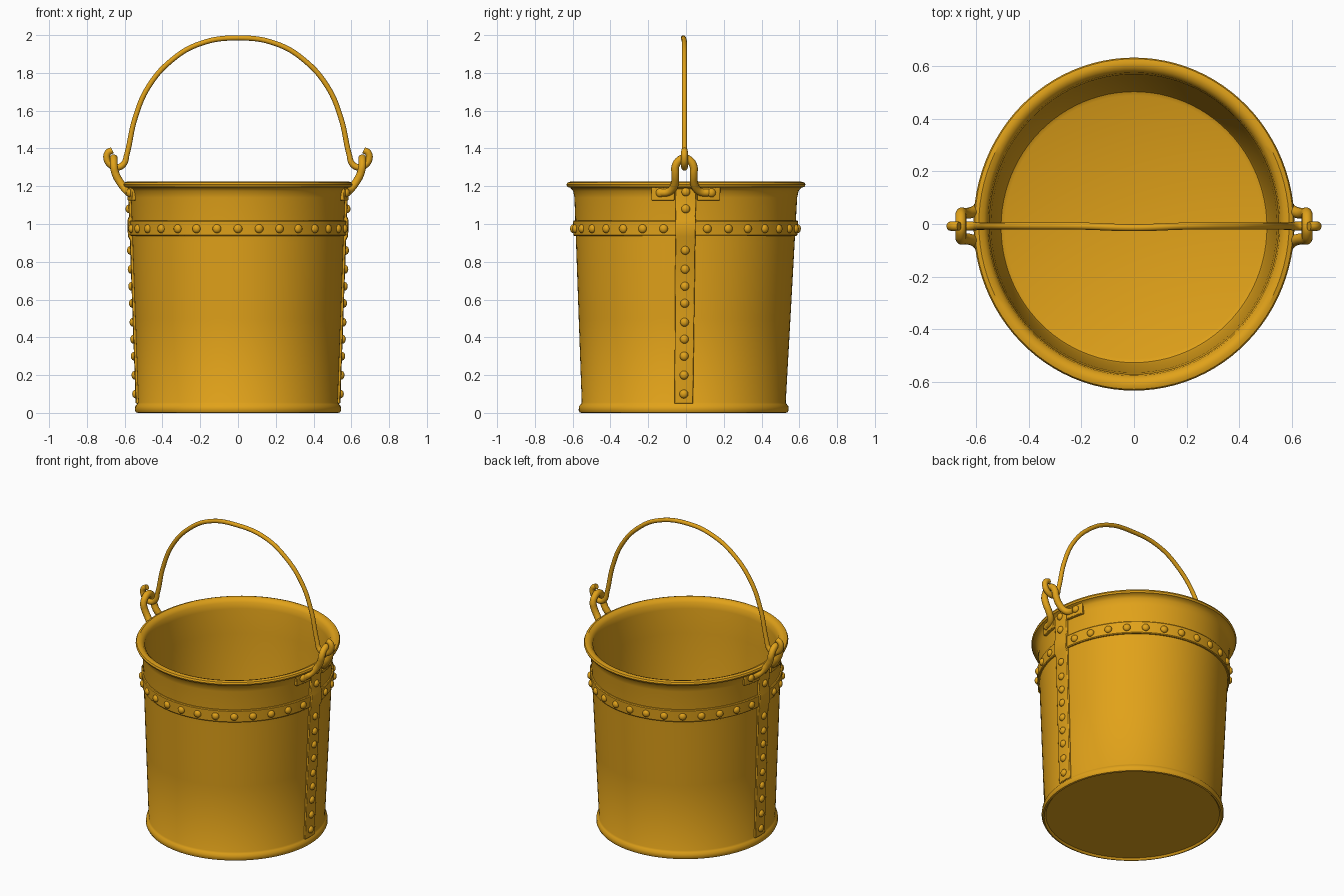
import bpy, bmesh, math
from mathutils import Vector, Matrix

if "Cube" in bpy.data.objects:
    bpy.data.objects.remove(bpy.data.objects["Cube"])

CY = -0.008
mat = bpy.data.materials.new("amber_metal")
mat.diffuse_color = (0.75, 0.36, 0.01, 1)
mat.use_nodes = True
mat.node_tree.nodes["Principled BSDF"].inputs["Base Color"].default_value = mat.diffuse_color


def wall(z):
    return 0.54 + 0.05 * (z - 0.05) / 1.1


def place(r, t, z):
    """Point on the slightly oval, tapering bucket."""
    sx = 0.982 - 0.018 * z / 1.2
    return Vector((sx * r * math.cos(t), r * math.sin(t) + CY * (1.25 - z) / 0.8, z))


def finish(name, bm, angle=35):
    bmesh.ops.recalc_face_normals(bm, faces=bm.faces)
    me = bpy.data.meshes.new(name)
    bm.to_mesh(me)
    bm.free()
    ob = bpy.data.objects.new(name, me)
    bpy.context.collection.objects.link(ob)
    me.materials.append(mat)
    smooth(ob, angle)
    return ob


def smooth(ob, angle=35):
    bpy.ops.object.select_all(action='DESELECT')
    ob.select_set(True)
    bpy.context.view_layer.objects.active = ob
    bpy.ops.object.shade_smooth_by_angle(angle=math.radians(angle))


def lathe(name, profile, closed=False, n=96):
    bm = bmesh.new()
    rings = []
    for r, z in profile:
        if r == 0:
            rings.append([bm.verts.new(place(0, 0, z))] * n)
        else:
            rings.append([bm.verts.new(place(r, 2 * math.pi * i / n, z)) for i in range(n)])
    pairs = list(zip(rings, rings[1:])) + ([(rings[-1], rings[0])] if closed else [])
    for a, b in pairs:
        for i in range(n):
            j = (i + 1) % n
            bm.faces.new(list(dict.fromkeys((a[i], a[j], b[j], b[i]))))
    return finish(name, bm)


def patch(name, t0, t1, rows, thick, nt=8):
    """Curved plate lying on the wall; rows are (z, outer radius)."""
    bm = bmesh.new()
    def sheet(d):
        return [[bm.verts.new(place(r - d, t0 + (t1 - t0) * i / nt, z)) for i in range(nt + 1)]
                for z, r in rows]
    out, inn = sheet(0), sheet(thick)
    for g in (out, inn):
        for a, b in zip(g, g[1:]):
            for i in range(nt):
                bm.faces.new((a[i], a[i + 1], b[i + 1], b[i]))
    def edge(g):
        return (g[0] + [r[-1] for r in g[1:-1]] + g[-1][::-1] + [r[0] for r in g[-2:0:-1]])
    eo, ei = edge(out), edge(inn)
    for k in range(len(eo)):
        m = (k + 1) % len(eo)
        bm.faces.new((eo[k], eo[m], ei[m], ei[k]))
    ob = finish(name, bm)
    bev = ob.modifiers.new("soft_edges", 'BEVEL')
    bev.width, bev.segments, bev.limit_method = 0.004, 2, 'ANGLE'
    bev.angle_limit = math.radians(50)


def rivets(name, spots, size=0.023):
    """Flattened domes; spots are (angle, z, radius)."""
    bm = bmesh.new()
    for t, z, r in spots:
        m = (Matrix.Translation(place(r, t, z)) @ Matrix.Rotation(t, 4, 'Z')
             @ Matrix.Diagonal((0.75, 1, 1, 1)))
        bmesh.ops.create_uvsphere(bm, u_segments=14, v_segments=10, radius=size, matrix=m)
    finish(name, bm, 60)


def tube(name, pts, radius):
    """Round wire through pts (x, y, z[, thickness factor])."""
    cu = bpy.data.curves.new(name, 'CURVE')
    cu.dimensions = '3D'
    cu.bevel_depth, cu.bevel_resolution, cu.resolution_u = radius, 4, 8
    cu.use_fill_caps = True
    sp = cu.splines.new('BEZIER')
    sp.bezier_points.add(len(pts) - 1)
    for bp, p in zip(sp.bezier_points, pts):
        bp.co = p[:3]
        bp.radius = p[3] if len(p) > 3 else 1
        bp.handle_left_type = bp.handle_right_type = 'AUTO'
    ob = bpy.data.objects.new(name, cu)
    bpy.context.collection.objects.link(ob)
    bpy.ops.object.select_all(action='DESELECT')
    ob.select_set(True)
    bpy.context.view_layer.objects.active = ob
    bpy.ops.object.convert(target='MESH')
    ob = bpy.context.object
    ob.data.materials.clear()
    ob.data.materials.append(mat)
    smooth(ob, 50)


# Bucket shell with foot ring, flared rolled rim and inner floor
lathe("bucket_body", [
    (0, 0.012), (0.53, 0.012), (0.54, 0.0), (0.55, 0.003), (0.556, 0.015), (0.554, 0.035),
    (0.546, 0.045), (0.54, 0.055), (wall(0.5), 0.5), (wall(0.9), 0.9), (wall(1.14), 1.14),
    (0.597, 1.175), (0.612, 1.192), (0.628, 1.197), (0.633, 1.208), (0.628, 1.219),
    (0.612, 1.224), (0.592, 1.218), (0.576, 1.2), (0.57, 1.16), (0.562, 1.0),
    (0.522, 0.07), (0.515, 0.052), (0.5, 0.045), (0, 0.045)])

# Riveted hoop
lathe("hoop", [(wall(0.94) - 0.01, 0.937), (wall(0.94) + 0.008, 0.937), (wall(0.94) + 0.012, 0.942),
               (wall(1.01) + 0.012, 1.013), (wall(1.01) + 0.008, 1.018), (wall(1.01) - 0.01, 1.018)],
      closed=True)
rivets("hoop_rivets", [(k * math.pi / 16, 0.975, wall(0.975) + 0.012)
                       for k in range(32) if k % 16])

# Side strips bending over the hoop, their rivets, and the ears
strip_rows = [(z, wall(z) + h) for z, h in
              [(0.05, 0.012), (0.5, 0.012), (0.915, 0.012), (0.935, 0.022), (1.02, 0.022),
               (1.04, 0.012), (1.19, 0.014)]]
pad_rows = [(z, wall(z) + 0.02) for z in (1.125, 1.16, 1.2)]
strip_z = [0.1, 0.2, 0.3, 0.39, 0.48, 0.58, 0.67, 0.76, 0.86, 1.08, 1.17]
half_ear = [(0.572, 0.125, 1.165), (0.58, 0.09, 1.168), (0.597, 0.064, 1.185),
            (0.625, 0.05, 1.222), (0.648, 0.049, 1.265), (0.657, 0.048, 1.305),
            (0.658, 0.03, 1.335)]
for side, a, s in (("right", 0, 1), ("left", math.pi, -1)):
    patch(side + "_strip", a - 0.09, a + 0.09, strip_rows, 0.025)
    rivets(side + "_strip_rivets", [(a, z, wall(z) + 0.012) for z in strip_z])
    for label, d in (("front", -s), ("back", s)):
        patch(f"{side}_{label}_ear_pad", a + d * 0.1, a + d * 0.305, pad_rows, 0.03)
    rivets(side + "_ear_rivets", [(a + d * 0.225, 1.165, wall(1.165) + 0.02) for d in (-1, 1)])
    loop = half_ear + [(0.658, 0, 1.348)] + [(x, -y, z) for x, y, z in half_ear[::-1]]
    tube(side + "_ear_loop", [(s * x, y - 0.008, z) for x, y, z in loop], 0.021)

# Bail handle with hooked ends
half_bail = [(0.665, 1.39, 1.25), (0.688, 1.378, 1.35), (0.694, 1.345, 1.35), (0.674, 1.313, 1.35),
             (0.638, 1.3, 1.3), (0.605, 1.318, 1.2), (0.588, 1.37, 1.05), (0.545, 1.56, 1),
             (0.475, 1.725, 1), (0.35, 1.868, 1), (0.2, 1.955, 1)]
bail = ([(-x, -0.008, z, w) for x, z, w in half_bail] + [(0, -0.014, 1.985, 1)]
        + [(x, -0.008, z, w) for x, z, w in half_bail[::-1]])
tube("bail_handle", bail, 0.0135)
